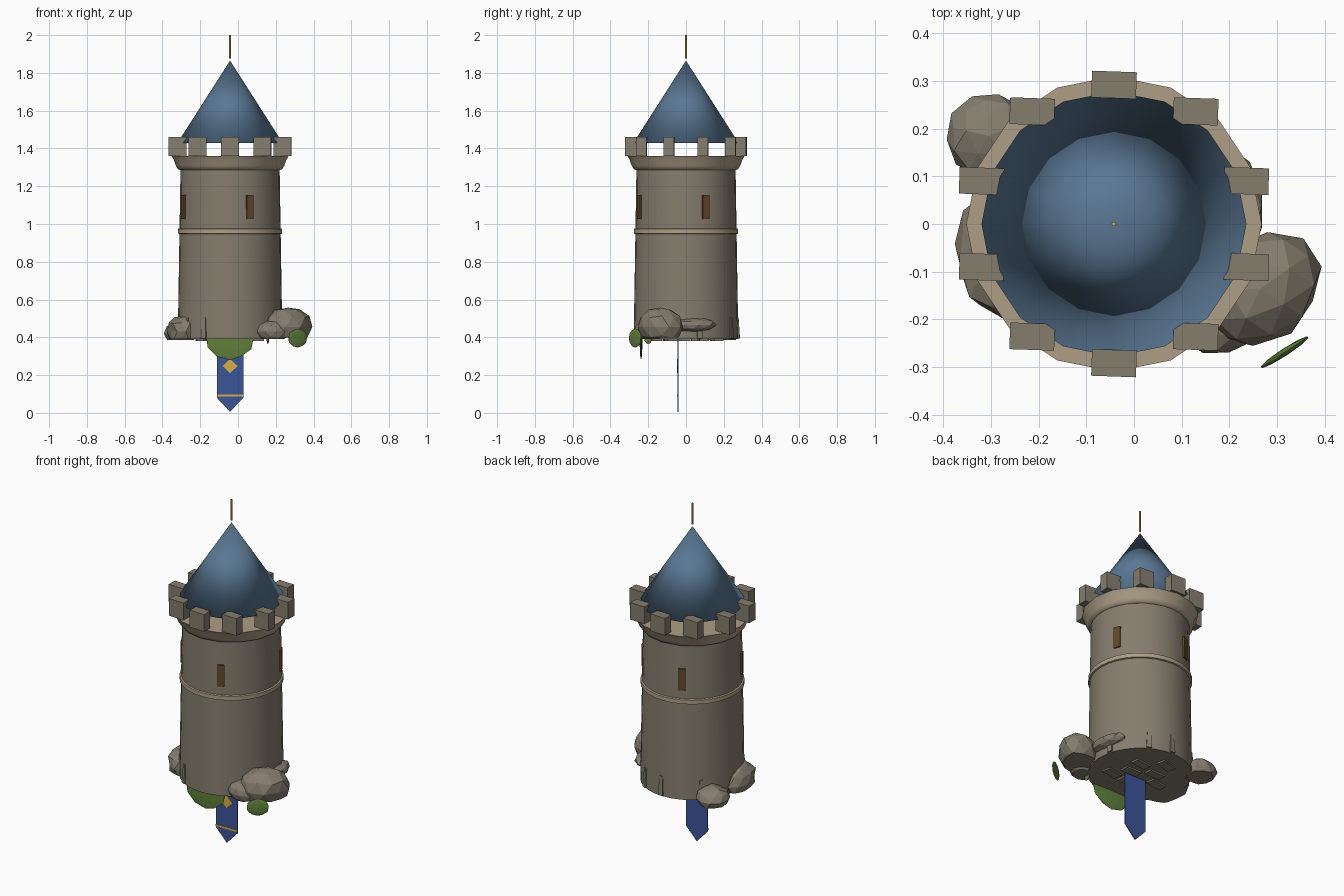
import bpy, bmesh, math, random
from mathutils import Matrix, Vector

if "Cube" in bpy.data.objects:
    bpy.data.objects.remove(bpy.data.objects["Cube"])

random.seed(4)
CX = -0.042  # tower axis


def mat(name, rgb):
    m = bpy.data.materials.new(name)
    m.diffuse_color = (*rgb, 1)
    m.use_nodes = True
    m.node_tree.nodes["Principled BSDF"].inputs["Base Color"].default_value = m.diffuse_color
    return m


STONE = mat("stone", (0.235, 0.205, 0.155))
TRIM = mat("pale_stone", (0.42, 0.345, 0.24))
ROOF = mat("slate_blue", (0.10, 0.185, 0.29))
BLUE = mat("banner_blue", (0.045, 0.09, 0.32))
GOLD = mat("gold", (0.68, 0.42, 0.07))
GREEN = mat("moss_green", (0.12, 0.22, 0.045))
WOOD = mat("dark_wood", (0.125, 0.062, 0.02))


def finish(name, bm, material, smooth=None):
    bmesh.ops.recalc_face_normals(bm, faces=bm.faces)
    me = bpy.data.meshes.new(name)
    bm.to_mesh(me)
    bm.free()
    me.materials.append(material)
    ob = bpy.data.objects.new(name, me)
    bpy.context.collection.objects.link(ob)
    if smooth:
        bpy.context.view_layer.objects.active = ob
        ob.select_set(True)
        bpy.ops.object.shade_smooth_by_angle(angle=math.radians(smooth))
        ob.select_set(False)
    return ob


def lathe(name, profile, material, sides=16, smooth=40):
    """Closed solid of revolution about the tower axis from (radius, z) points."""
    bm = bmesh.new()
    rings = []
    for r, z in profile:
        n = sides if r > 0 else 1
        rings.append([bm.verts.new((CX + r * math.cos(2 * math.pi * i / sides),
                                    r * math.sin(2 * math.pi * i / sides), z)) for i in range(n)])
    for a, b in zip(rings, rings[1:]):
        for i in range(sides):
            j = (i + 1) % sides
            if len(b) == 1:
                bm.faces.new((a[i], a[j], b[0]))
            else:
                bm.faces.new((a[i], a[j], b[j], b[i]))
    for ring in (rings[0], rings[-1]):
        if len(ring) > 1:
            bm.faces.new(ring)
    return finish(name, bm, material, smooth)


def box(name, loc, size, material, turn=0.0, taper=1.0):
    bm = bmesh.new()
    bmesh.ops.create_cube(bm, size=1)
    for v in bm.verts:
        if v.co.z > 0:
            v.co.x *= taper
            v.co.y *= taper
    bm.transform(Matrix.Translation(loc) @ Matrix.Rotation(turn, 4, 'Z') @ Matrix.Diagonal((*size, 1)))
    return finish(name, bm, material)


def blob(name, loc, radii, material, turn=0.0, jitter=0.0, floor=None):
    """Low-poly flattened ball; an optional floor cuts it flat underneath."""
    bm = bmesh.new()
    bmesh.ops.create_icosphere(bm, subdivisions=2, radius=1)
    for v in bm.verts:
        v.co *= 1 + random.uniform(-jitter, jitter)
    bm.transform(Matrix.Translation(loc) @ Matrix.Rotation(turn, 4, 'Z') @ Matrix.Diagonal((*radii, 1)))
    if floor is not None:
        cut = bmesh.ops.bisect_plane(bm, geom=bm.verts[:] + bm.edges[:] + bm.faces[:],
                                     plane_co=(0, 0, floor), plane_no=(0, 0, -1), clear_outer=True)
        edges = [g for g in cut["geom_cut"] if isinstance(g, bmesh.types.BMEdge)]
        bmesh.ops.edgeloop_fill(bm, edges=edges)
    return finish(name, bm, material)


def plate(name, points, y, thick, material):
    """Flat outline of (x, z) points given thickness along y."""
    bm = bmesh.new()
    front = [bm.verts.new((CX + x, y, z)) for x, z in points]
    back = [bm.verts.new((CX + x, y + thick, z)) for x, z in points]
    bm.faces.new(front)
    bm.faces.new(back[::-1])
    for i in range(len(points)):
        j = (i + 1) % len(points)
        bm.faces.new((front[i], back[i], back[j], front[j]))
    return finish(name, bm, material)


def polar(r, a, z):
    return (CX + r * math.cos(a), r * math.sin(a), z)


# Tower body, belt, flared parapet ring
lathe("tower_body", [(0.277, 0.39), (0.262, 1.32)], STONE, 32)
lathe("belt_course", [(0.262, 0.945), (0.276, 0.95), (0.276, 0.974), (0.262, 0.979)], TRIM, 32)
lathe("parapet_ring", [(0.262, 1.285), (0.276, 1.29), (0.287, 1.308), (0.298, 1.34), (0.31, 1.36)], TRIM)

# Ten battlement blocks, all nearly square to the axes
for i in range(10):
    a = math.radians(18 + 36 * i)
    box(f"battlement_{i + 1}", polar(0.292, a, 1.41), (0.094, 0.056, 0.1), STONE, math.radians(-2))

# Roof cone floating on the battlements (fully smooth) and finial
roof = lathe("roof_cone", [(0.278, 1.43), (0, 1.865)], ROOF, 16, None)
for p in roof.data.polygons:
    p.use_smooth = True
lathe("roof_finial", [(0.005, 1.877), (0.005, 2.0)], GOLD, 6)

# Four narrow windows, a quarter turn apart
for i in range(4):
    a = math.radians(-67 + 90 * i)
    box(f"window_{i + 1}", polar(0.262, a, 1.09), (0.022, 0.038, 0.125), WOOD, a)

# Hanging banner with emblem and stripe
plate("banner", [(-0.07, 0.42), (-0.07, 0.08), (0, 0.006), (0.07, 0.08), (0.07, 0.42)], -0.044, 0.005, BLUE)
plate("banner_diamond", [(0, 0.21), (0.04, 0.248), (0, 0.286), (-0.04, 0.248)], -0.047, 0.003, GOLD)
plate("banner_stripe", [(-0.07, 0.087), (0.07, 0.087), (0.07, 0.098), (-0.07, 0.098)], -0.047, 0.003, GOLD)

# Rocks round the foot
blob("rock_right", (0.265, -0.135, 0.455), (0.135, 0.11, 0.105), STONE, 0.6, 0.06, 0.4)
blob("rock_right_front", (0.185, -0.2, 0.43), (0.09, 0.075, 0.06), STONE, 0.2, 0.06, 0.39)
blob("rock_right_ledge", (0.2, 0.03, 0.465), (0.075, 0.13, 0.04), STONE, 0, 0.05)
blob("rock_back_left", (-0.305, 0.185, 0.42), (0.088, 0.088, 0.065), STONE, 0.4, 0.06, 0.385)
blob("rock_left", (-0.295, -0.07, 0.43), (0.08, 0.13, 0.09), STONE, 0.15, 0.1, 0.392)

# Small wedge chips on the wall foot and slabs under the base
for i, deg in enumerate((15, 60, 88, 135, 215, 240)):
    a = math.radians(deg)
    box(f"wall_chip_{i + 1}", polar(0.268, a, 0.45), (0.035, 0.03, 0.11), STONE, a, 0.6)
for i in range(8):
    a = i * 2.4
    box(f"base_slab_{i + 1}", polar(0.06 + 0.018 * i, a, 0.388), (0.1, 0.05, 0.014), STONE, 0.04 * i)

# Thin moss cushions and leaf pad
blob("moss_front", (CX, -0.238, 0.4), (0.132, 0.008, 0.12), GREEN)
blob("moss_side", (0.158, -0.2, 0.395), (0.007, 0.022, 0.03), GREEN)
blob("leaf_pad", (0.316, -0.269, 0.396), (0.061, 0.008, 0.05), GREEN, math.radians(33))
